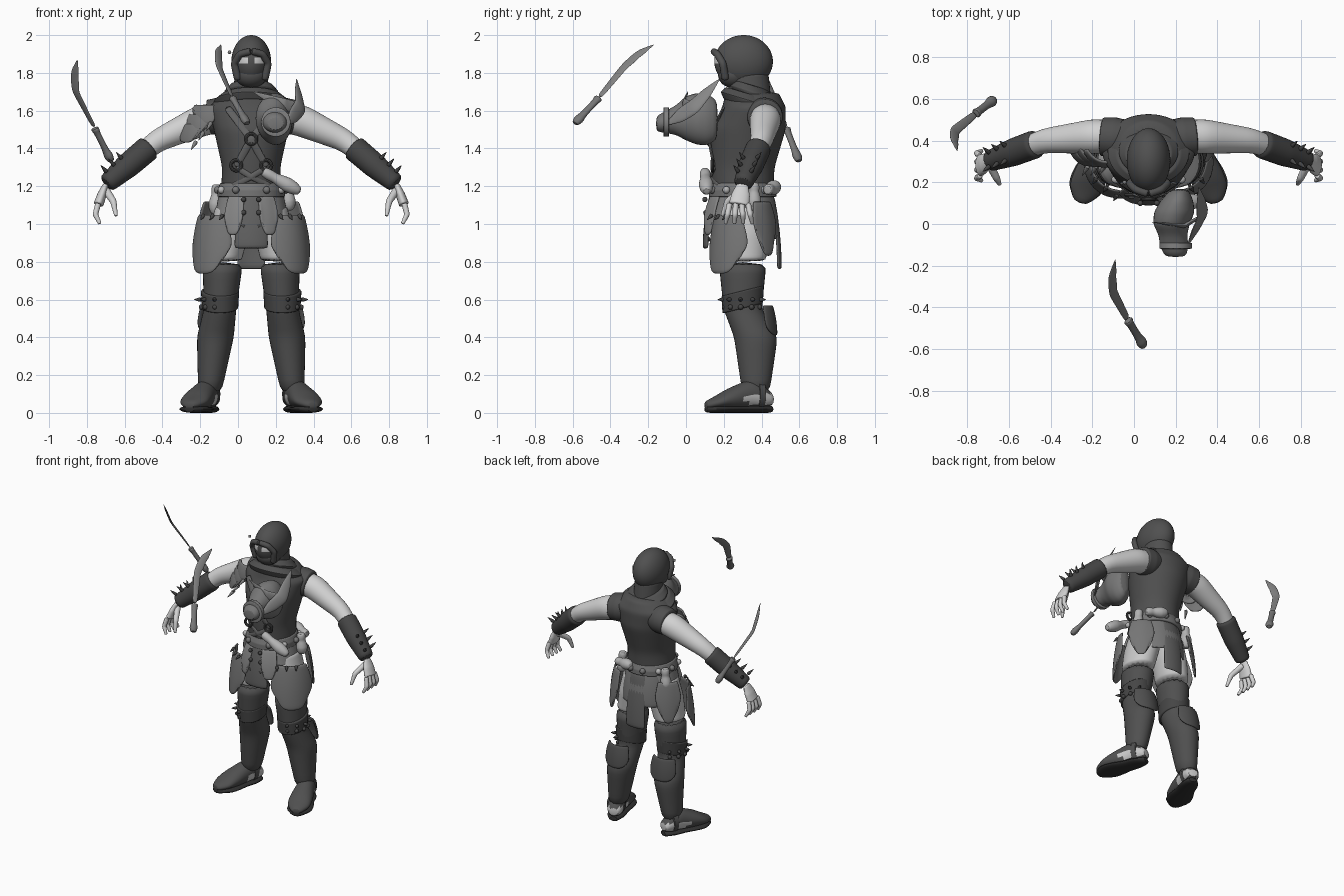
import bpy, bmesh, math
from mathutils import Vector

if "Cube" in bpy.data.objects:
    bpy.data.objects.remove(bpy.data.objects["Cube"])

MIDDLE = .07  # the figure's centre line
X, Y, Z = Vector((1, 0, 0)), Vector((0, 1, 0)), Vector((0, 0, 1))


def paint(name, grey):
    material = bpy.data.materials.new(name)
    material.use_nodes = True
    colour = (grey, grey, grey, 1)
    material.diffuse_color = colour
    material.node_tree.nodes["Principled BSDF"].inputs["Base Color"].default_value = colour
    return material


cloth = paint("dark cloth", .08)
leather = paint("apron leather", .12)
hide = paint("bracer hide", .06)
armour = paint("grey armour", .18)
skirt_cloth = paint("skirt cloth", .24)
skin = paint("pale skin", .64)
linen = paint("pale linen", .58)
rubber = paint("sole rubber", .03)
clay = paint("flask clay", .45)
steel = paint("steel", .22)


def finish(name, bm, material, smooth_levels=0, thickness=0):
    bmesh.ops.recalc_face_normals(bm, faces=bm.faces)
    mesh = bpy.data.meshes.new(name)
    bm.to_mesh(mesh)
    bm.free()
    part = bpy.data.objects.new(name, mesh)
    bpy.context.collection.objects.link(part)
    mesh.materials.append(material)
    if thickness:
        solidify = part.modifiers.new("thickness", "SOLIDIFY")
        solidify.thickness, solidify.offset = thickness, 0
    if smooth_levels:
        subdivide = part.modifiers.new("smooth", "SUBSURF")
        subdivide.levels = subdivide.render_levels = smooth_levels
    bpy.ops.object.select_all(action="DESELECT")
    part.select_set(True)
    bpy.context.view_layer.objects.active = part
    bpy.ops.object.shade_smooth_by_angle(angle=math.radians(50))
    return part


def sample(values, t):
    """Read a list as a graph over t from 0 to 1."""
    place = t * (len(values) - 1)
    i = min(int(place), len(values) - 2)
    return values[i] + (values[i + 1] - values[i]) * (place - i)


def tube(name, path, widths, material, side=1, depths=None, flat=1, hint=X, axis=None,
         middle=MIDDLE, steps=12, sides=16):
    """Skin ellipses along a path; hint is the direction of the width."""
    path = [Vector(p) for p in path]
    bm = bmesh.new()
    loops = []
    for step in range(steps + 1):
        t = step / steps
        centre = sample(path, t)
        ahead = axis or sample(path, min(t + .1, 1)) - sample(path, max(t - .1, 0))
        across = ahead.cross(hint).normalized()
        wide = across.cross(ahead).normalized() * sample(widths, t)
        deep = across * (sample(depths, t) if depths else sample(widths, t) * flat)
        loop = []
        for k in range(sides):
            turn = math.tau * k / sides
            p = centre + wide * math.cos(turn) + deep * math.sin(turn)
            loop.append(bm.verts.new((middle + side * p.x, p.y, p.z)))
        loops.append(loop)
    for low, high in zip(loops, loops[1:]):
        for k in range(sides):
            after = (k + 1) % sides
            bm.faces.new((low[k], low[after], high[after], high[k]))
    bm.faces.new(loops[0])
    bm.faces.new(loops[-1])
    return finish(name, bm, material, 1)


def shell(name, centre, radius, angle, half, top, bottom, material, side=1, taper=0, rounding=0):
    """Curved plate hung round an upright axis; angle 0 is outward, -90 is front."""
    bm = bmesh.new()
    grid = []
    for j in range(9):
        fall = j / 8
        reach = radius * (1 - .2 * (1 - fall) ** 2)
        spread = half * (1 - taper * (1 - fall)) * (1 - rounding * fall ** 6 / 2)
        row = []
        for i in range(9):
            u = i / 4 - 1
            turn = math.radians(angle + u * spread)
            z = top + (bottom + rounding * u ** 4 / 8 - top) * fall
            x, y = centre[0] + reach * math.cos(turn), centre[1] + reach * math.sin(turn)
            row.append(bm.verts.new((MIDDLE + side * x, y, z)))
        grid.append(row)
    for upper, lower in zip(grid, grid[1:]):
        for i in range(8):
            bm.faces.new((upper[i], upper[i + 1], lower[i + 1], lower[i]))
    return finish(name, bm, material, 1, .014)


def blob(name, centre, size, material, side=1, segments=10):
    """Ellipsoid with the given half sizes."""
    bm = bmesh.new()
    bmesh.ops.create_uvsphere(bm, u_segments=segments, v_segments=segments, radius=1)
    bmesh.ops.scale(bm, verts=bm.verts, vec=size)
    bmesh.ops.translate(bm, verts=bm.verts, vec=(MIDDLE + side * centre[0], centre[1], centre[2]))
    return finish(name, bm, material)


def stud(name, centre, radius, material, side=1):
    blob(name, centre, (radius, radius, radius), material, side)


def spike(name, base, direction, material, side=1):
    base = Vector(base)
    tube(name, [base, base + Vector(direction)], [.017, .001], material, side,
         hint=Vector((1, 3, 1)), steps=2, sides=8)


# Hood with two eye slits, its rim and the mask
hood = blob("hood", (0, .305, 1.86), (.105, .155, .14), cloth, segments=40)
hood.data.materials.append(skin)
for face in hood.data.polygons:
    if 1.85 < face.center.z < 1.885 and face.center.y < .2 and .012 < abs(face.center.x - MIDDLE) < .07:
        face.material_index = 1
blob("mask", (0, .25, 1.79), (.085, .08, .07), cloth, segments=20)
for side in (1, -1):
    tube("hood_rim", [(0, .145, 1.915), (.06, .165, 1.9), (.09, .195, 1.85), (.07, .21, 1.76)], [.02, .022], cloth,
         side, hint=Y, sides=8)
tube("neck", [(0, .33, 1.8), (0, .34, 1.6)], [.09, .1], cloth, flat=1.2)
stud("ear_bead", (-.115, .2, 1.91), .01, steel)

# Vest with a draped cowl
tube("vest", [(0, .35, 1.7), (0, .36, 1.62), (0, .33, 1.5), (0, .3, 1.3), (0, .3, 1.1)],
     [.13, .23, .2, .155, .165], cloth, depths=[.14, .17, .2, .17, .16], axis=Z, steps=16, sides=24)
for height, width in ((1.65, .2), (1.7, .145)):
    tube("cowl_fold", [(0, .34, height + .04), (0, .36, height - .04)], [width * .75, width, width * .95],
         cloth, flat=.88, axis=Vector((0, .3, 1)), sides=24)

# Chest straps and rings
for side in (1, -1):
    tube("chest_strap", [(-.08, .15, 1.3), (0, .12, 1.45), (.13, .2, 1.62)], [.02, .02], leather, side, flat=.4)
    tube("waist_strap", [(-.08, .15, 1.3), (0, .13, 1.25), (.1, .17, 1.2)], [.016, .016], leather, side, flat=.5, hint=Z)
for place in ((MIDDLE - .08, .14, 1.31), (MIDDLE + .08, .14, 1.31), (MIDDLE, .12, 1.45)):
    bpy.ops.mesh.primitive_torus_add(location=place, rotation=(math.pi / 2, 0, 0), major_radius=.028, minor_radius=.009,
                                     major_segments=20, minor_segments=8)
    ring = bpy.context.object
    ring.name = "strap_ring"
    ring.data.materials.append(hide)
    bpy.ops.object.shade_smooth_by_angle()

# Belt, skirt, front apron and tails
waist = (0, .3)
tube("belt", [(*waist, 1.22), (*waist, 1.14)], [.165, .18, .18], armour, axis=Z, sides=24)
tube("skirt", [(*waist, 1.2), (*waist, 1.02)], [.165, .2], skirt_cloth, flat=.9, axis=Z, sides=24)
shell("front_apron", waist, .205, -90, 26, 1.17, .87, leather, taper=.1)
shell("back_skirt", waist, .19, 90, 55, 1.17, .92, armour)
shell("back_tail", waist, .2, 90, 22, 1.15, .76, leather)

# Flasks on the belt
for name, base, mouth in (("front_flask", (.26, .11, 1.17), (.06, .1, 1.28)),
                          ("rear_flask", (.04, .48, 1.2), (.19, .43, 1.18)),
                          ("right_flask", (-.19, .4, 1.05), (-.18, .4, 1.21)),
                          ("left_flask", (.2, .36, 1.07), (.19, .36, 1.22))):
    tube(name, [base, mouth], [.02, .035, .04, .035, .027, .03, .025], clay, hint=Vector((1, 4, 1)))

# Joints of the left side
shoulder, upper_arm = Vector((.15, .42, 1.57)), Vector((.27, .42, 1.545))
elbow, wrist, knuckle = Vector((.5, .4, 1.44)), Vector((.77, .3, 1.21)), Vector((.81, .28, 1.1))
hip, thigh, knee = Vector((.09, .31, 1.1)), Vector((.15, .3, .8)), Vector((.165, .3, .55))
calf, ankle = Vector((.19, .37, .4)), Vector((.22, .37, .1))
heel, toe = Vector((.2, .46, .02)), Vector((.33, .1, .02))

for side in (1, -1):
    # Apron studs, hip plates and belt knobs
    for row in range(4):
        stud("apron_stud", (.04, .115 - .005 * row, .92 + .07 * row), .014, hide, side)
    shell("front_inner_panel", waist, .21, -62, 16, 1.15, .94, skirt_cloth, side, rounding=.5)
    shell("thigh_plate", (.135, .3), .175, -46, 64, 1.05, .735, armour, side, taper=.3, rounding=.8)
    shell("rear_hip_plate", (.12, .31), .17, 48, 36, 1.12, .83, armour, side, taper=.2, rounding=1)
    for k in range(5):
        turn = k * .6 - 1.1
        stud("belt_knob", (.18 * math.cos(turn), .3 + .18 * math.sin(turn), 1.18), .02, clay if k % 2 else armour, side)
    for k in range(3):
        spike("plate_claw", (.15 + .05 * k, .14 + .04 * k, 1.05), (.02, -.03, -.03), hide, side)

    # Legs in tall boots
    tube("trouser_leg", [hip, thigh], [.1, .11, .1], linen, side, flat=1.25, axis=Z)
    tube("boot_leg", [thigh, knee, calf, ankle], [.11, .088, .1, .062], cloth, side, flat=1.18, axis=Z)
    slant = Vector((0, -1, 4))
    tube("knee_band", [knee + Z * .1, knee], [.104, .098], hide, side, flat=1.15, axis=slant)
    shell("calf_guard", (.18, .355), .123, 85, 55, .57, .41, cloth, side, rounding=.3)
    for k in range(5):
        turn = k * .6 - 1.3
        outward = Vector((math.cos(turn), math.sin(turn), 0))
        base = knee + Z * .05 + outward * .1
        spike("knee_spike", base, outward * .04, hide, side)
        stud("knee_stud", base - Z * .04, .014, hide, side)

    # Shoes with pale socks showing at the heel
    stride = toe - heel
    shoe = tube("shoe", [heel + Z * .05, heel.lerp(toe, .3) + Z * .08, heel.lerp(toe, .7) + Z * .05, toe + Z * .02],
                [.04, .06, .065, .08, .08, .03], cloth, side, depths=[.03, .07, .08, .06, .035, .02], axis=stride)
    shoe.data.materials.append(linen)
    for face in shoe.data.polygons:
        if face.center.y > .3 and .05 < face.center.z < .1:
            face.material_index = 1
    tube("sole", [heel, toe], [.03, .065, .065, .085, .09, .03], rubber, side, depths=[.02, .02], axis=stride)
    tube("heel_strap", [heel.lerp(toe, .15) + Z * .08, heel.lerp(toe, .25) + Z * .08], [.062, .066], cloth, side,
         flat=1.3, axis=stride)

    # Arms under sleeve caps, with spiked bracers
    tube("arm", [shoulder, upper_arm, elbow, wrist], [.08, .085, .06, .035], skin, side, hint=Y)
    tube("sleeve_cap", [(.1, .41, 1.58), (.23, .42, 1.565)], [.09, .1, .094], cloth, side, hint=Y)
    tube("bracer", [elbow.lerp(wrist, .13), wrist], [.07, .068, .05], hide, side, hint=Y)
    for t in (.6, .75, .9):
        base = elbow.lerp(wrist, t)
        for lean in (-1, 1):
            spike("bracer_spike", base + Vector((.02, lean * .03, .04)), (.035, lean * .03, .04), hide, side)

    # Hands
    tube("palm", [wrist, knuckle], [.03, .05, .055], skin, side, flat=.5, hint=Y)
    for k in range(4):
        fan = (k - 1.5) * .032
        base = knuckle + Y * fan
        tube("finger", [base + Z * .01, base + Vector((.015, fan / 4, -.05)), base + Vector((-.01, fan / 2, -.1))],
             [.017, .016, .01], skin, side, hint=Y, sides=8)
    tube("thumb", [wrist - Z * .03, (.73, .22, 1.12), (.715, .19, 1.04)], [.024, .019, .01], skin, side, hint=Y, sides=8)

# Plates on the right shoulder
for k in range(3):
    drop = .05 * k
    shell("shoulder_plate", (.2 + .03 * k, .4), .125, 12 * k - 70, 48, 1.63 - drop, 1.53 - drop, armour, -1, rounding=.6)
    spike("shoulder_claw", (.21 + .04 * k, .28, 1.54 - drop), (.03, -.05, -.05), steel, -1)

# Detached shoulder guard with its horn and blade
tube("loose_guard", [(.2, -.16, 1.53), (.18, 0, 1.56), (.22, .17, 1.55)], [.05, .07, .07, .09, .1, .08, .04], armour,
     depths=[.04, .06, .08, .12, .14, .14, .1], axis=Y, middle=0)
tube("guard_rim", [(.2, -.12, 1.54), (.2, -.09, 1.54)], [.08, .08], steel, axis=Y, middle=0)
tube("guard_horn", [(.26, -.1, 1.53), (.33, .04, 1.62), (.31, .18, 1.77)], [.01, .045, .05, .035, .002], skirt_cloth,
     flat=.3, hint=Vector((1, 1, -1)), middle=0, sides=8)
tube("guard_blade", [(.08, .01, 1.7), (.24, -.01, 1.63), (.31, .03, 1.62)], [.003, .04, .03], steel,
     flat=.3, hint=Z, middle=0, sides=8)


# Two floating curved swords
def sword(name, pommel, guard, bend, tip, hint):
    pommel, guard, bend, tip = (Vector(p) for p in (pommel, guard, bend, tip))
    hint = Vector(hint)
    tube(name + "_grip", [pommel, guard], [.02, .03, .022, .02, .02, .02, .028], armour, flat=.8, hint=hint, middle=0, sides=10)
    tube(name + "_blade", [guard, bend, bend.lerp(tip, .5) + hint * .01, tip], [.018, .025, .03, .026, .002], steel,
         flat=.25, hint=hint, middle=0, sides=8)


sword("right_sword", (-.67, .6, 1.33), (-.76, .53, 1.51), (-.86, .45, 1.7), (-.85, .35, 1.87), (-1, .7, .4))
sword("front_sword", (.05, -.59, 1.53), (-.03, -.46, 1.67), (-.1, -.33, 1.83), (-.09, -.17, 1.95), (-1, -.6, .7))
